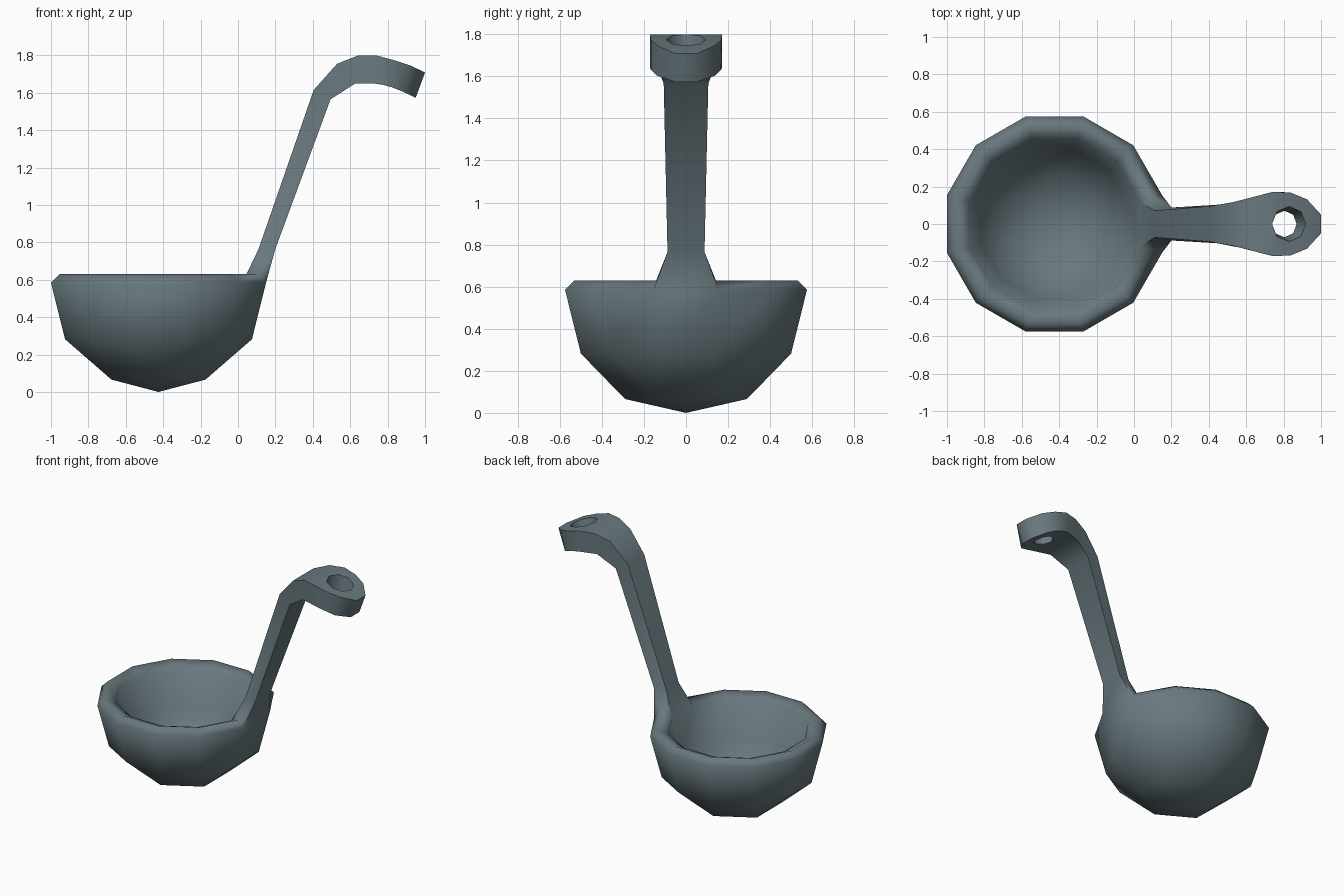
import bpy, bmesh, math
from mathutils import Vector

if "Cube" in bpy.data.objects:
    bpy.data.objects.remove(bpy.data.objects["Cube"])

steel = bpy.data.materials.new("slate_grey_steel")
steel.diffuse_color = (0.14, 0.19, 0.21, 1)
steel.use_nodes = True
steel.node_tree.nodes["Principled BSDF"].inputs["Base Color"].default_value = steel.diffuse_color

CX = -0.425
bm = bmesh.new()


def ring(n, radius, z, start):
    return [bm.verts.new((CX + radius * math.cos(start + 2 * math.pi * k / n),
                          radius * math.sin(start + 2 * math.pi * k / n), z)) for k in range(n)]


def ring12(apothem, z):
    return ring(12, apothem / math.cos(math.radians(15)), z, math.radians(15))


def bridge(a, b, count=12):
    for k in range(count):
        n = (k + 1) % 12
        bm.faces.new((a[k], a[n], b[n], b[k]))


def close_bottom(side, radius, z, pole_z):
    # twelve sides reduce to six, then to a single pole
    six = ring(6, radius, z, math.radians(30))
    pole = bm.verts.new((CX, 0, pole_z))
    for k in range(12):
        n = (k + 1) % 12
        a, b = six[k // 2], six[n // 2]
        bm.faces.new((side[k], side[n], a) if a is b else (side[k], side[n], b, a))
    for j in range(6):
        bm.faces.new((six[j], six[(j + 1) % 6], pole))


# bowl: outer wall, rolled rim (open in the handle sector), inner wall
wall_out = ring12(0.50, 0.282)
rim_out = ring12(0.575, 0.585)
rim_top = ring12(0.53, 0.63)
rim_in = ring12(0.455, 0.597)
wall_in = ring12(0.395, 0.335)
close_bottom(wall_out, 0.29, 0.066, 0.0)
bridge(wall_out, rim_out)
bridge(rim_out, rim_top, 11)
bridge(rim_top, rim_in, 11)
bridge(rim_in, wall_in)
close_bottom(wall_in, 0.225, 0.165, 0.115)

# handle stations: outer/lower x, z, half width, inner/upper x, z, half width
stations = [
    (0.20, 0.765, 0.088, 0.11, 0.765, 0.072),
    (0.495, 1.565, 0.106, 0.405, 1.615, 0.095),
    (0.625, 1.648, 0.138, 0.53, 1.755, 0.117),
    (0.735, 1.648, 0.17, 0.64, 1.798, 0.145),
    (0.775, 1.642, 0.172, 0.745, 1.798, 0.172),
    (0.82, 1.63, 0.166, 0.84, 1.772, 0.167),
    (0.885, 1.604, 0.14, 0.925, 1.744, 0.132),
    (0.95, 1.573, 0.05, 1.0, 1.708, 0.05),
]
prev = None
for xo, zo, wo, xi, zi, wi in stations:
    cur = [bm.verts.new(p) for p in ((xo, -wo, zo), (xo, wo, zo), (xi, wi, zi), (xi, -wi, zi))]
    if prev is None:
        # root grows out of the rim
        bm.faces.new((rim_out[11], rim_out[0], cur[1], cur[0]))
        bm.faces.new((rim_in[0], rim_in[11], cur[3], cur[2]))
        for k, o, i in ((0, cur[1], cur[2]), (11, cur[0], cur[3])):
            bm.faces.new((rim_out[k], rim_top[k], o))
            bm.faces.new((rim_top[k], i, o))
            bm.faces.new((rim_top[k], rim_in[k], i))
    else:
        for k in range(4):
            n = (k + 1) % 4
            bm.faces.new((prev[k], prev[n], cur[n], cur[k]))
    prev = cur
bm.faces.new(prev)
bmesh.ops.recalc_face_normals(bm, faces=bm.faces)
mesh = bpy.data.meshes.new("ladle")
bm.to_mesh(mesh)
bm.free()
mesh.materials.append(steel)
ladle = bpy.data.objects.new("ladle", mesh)
bpy.context.collection.objects.link(ladle)

# hanging hole, tapered and tilted with the handle end
axis = Vector((0.025, 0, 0.135))
bpy.ops.mesh.primitive_cone_add(vertices=8, radius1=0.05, radius2=0.115, depth=0.4,
                                location=(0.8175, 0, 1.705),
                                rotation=axis.to_track_quat('Z', 'Y').to_euler())
cutter = bpy.context.object
cutter.name = "hole_cutter"
cutter.hide_render = True
cutter.data.materials.append(steel)
cut = ladle.modifiers.new("hole", 'BOOLEAN')
cut.operation = 'DIFFERENCE'
cut.solver = 'EXACT'
cut.object = cutter
bpy.ops.object.select_all(action='DESELECT')
ladle.select_set(True)
bpy.context.view_layer.objects.active = ladle
bpy.ops.object.modifier_apply(modifier="hole")
bpy.data.objects.remove(cutter)

# smooth bowl, crisp handle edges
bm = bmesh.new()
bm.from_mesh(ladle.data)
for f in bm.faces:
    f.smooth = True
for e in bm.edges:
    mid_z = (e.verts[0].co.z + e.verts[1].co.z) / 2
    if mid_z > 0.64 and e.calc_face_angle(0) > math.radians(50):
        e.smooth = False
bm.to_mesh(ladle.data)
bm.free()
